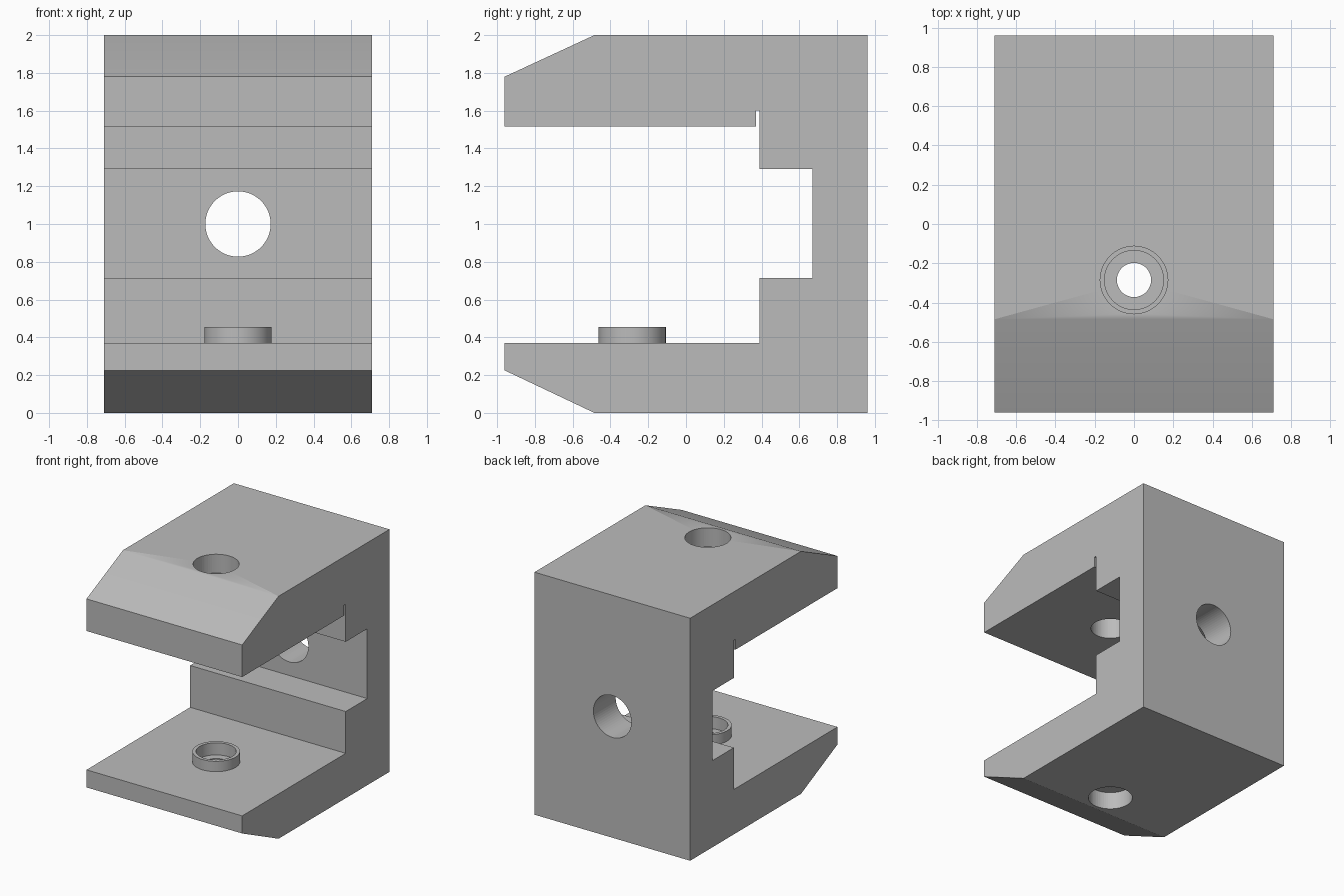
import bpy, bmesh, math
from mathutils import Matrix, Vector

cube = bpy.data.objects.get("Cube")
if cube:
    bpy.data.objects.remove(cube, do_unlink=True)

grey = bpy.data.materials.new("plain grey")
grey.use_nodes = True
colour = (0.5, 0.5, 0.5, 1)
grey.diffuse_color = colour
grey.node_tree.nodes["Principled BSDF"].inputs["Base Color"].default_value = colour

HALF_WIDTH = 0.71
BORE_Y = -0.285
SIDES = 64


def make_object(name, bm):
    bmesh.ops.recalc_face_normals(bm, faces=bm.faces)
    mesh = bpy.data.meshes.new(name)
    bm.to_mesh(mesh)
    bm.free()
    mesh.materials.append(grey)
    obj = bpy.data.objects.new(name, mesh)
    bpy.context.collection.objects.link(obj)
    return obj


def cylinder(name, radius, start, end):
    """Round bar running from start to end."""
    start, end = Vector(start), Vector(end)
    axis = end - start
    bm = bmesh.new()
    turn = axis.to_track_quat('Z', 'Y').to_matrix().to_4x4()
    bmesh.ops.create_cone(bm, cap_ends=True, segments=SIDES, radius1=radius, radius2=radius,
                          depth=axis.length, matrix=Matrix.Translation((start + end) / 2) @ turn)
    return make_object(name, bm)


def cut(target, cutter):
    mod = target.modifiers.new(cutter.name, 'BOOLEAN')
    mod.operation = 'DIFFERENCE'
    mod.solver = 'EXACT'
    mod.object = cutter
    cutter.hide_render = True
    cutter.hide_set(True)
    cutter.display_type = 'WIRE'


def upright_cutter(name, radius, low, high):
    return cylinder(name, radius, (0, BORE_Y, low), (0, BORE_Y, high))


def smooth(obj):
    bpy.ops.object.select_all(action='DESELECT')
    obj.select_set(True)
    bpy.context.view_layer.objects.active = obj
    bpy.ops.object.shade_smooth_by_angle(angle=math.radians(25))


# Clamp body: side profile (y, z) extruded across the width
profile = [(0.96, 0), (0.96, 2), (-0.485, 2), (-0.96, 1.78), (-0.96, 1.515),
           (0.37, 1.515), (0.37, 1.6), (0.39, 1.6), (0.39, 1.29), (0.67, 1.29),
           (0.67, 0.715), (0.39, 0.715), (0.39, 0.37), (-0.96, 0.37),
           (-0.96, 0.225), (-0.485, 0)]
bm = bmesh.new()
side = bm.faces.new([bm.verts.new((-HALF_WIDTH, y, z)) for y, z in profile])
grown = bmesh.ops.extrude_face_region(bm, geom=[side])
bmesh.ops.translate(bm, vec=(2 * HALF_WIDTH, 0, 0),
                    verts=[v for v in grown["geom"] if isinstance(v, bmesh.types.BMVert)])
body = make_object("clamp_body", bm)

# Stepped bores in both arms and a plain bore through the back
cut(body, upright_cutter("upper_counterbore_cutter", 0.172, 1.845, 2.1))
cut(body, upright_cutter("upper_bore_cutter", 0.15, 1.4, 1.9))
cut(body, upright_cutter("lower_pocket_cutter", 0.15, 0.355, 0.5))
cut(body, upright_cutter("lower_bore_cutter", 0.087, 0.1, 0.4))
cut(body, upright_cutter("lower_counterbore_cutter", 0.17, -0.1, 0.145))
cut(body, cylinder("back_bore_cutter", 0.173, (0, 0.5, 1), (0, 1.1, 1)))
smooth(body)

# Raised collar on the lower arm, a spun rectangular section
bm = bmesh.new()
section = [(0.15, 0.37), (0.178, 0.37), (0.178, 0.455), (0.15, 0.455)]
ring = bm.faces.new([bm.verts.new((r, BORE_Y, z)) for r, z in section])
edges = list(ring.edges)
verts = list(ring.verts)
bm.faces.remove(ring)
bmesh.ops.spin(bm, geom=verts + edges, cent=(0, BORE_Y, 0), axis=(0, 0, 1),
               angle=math.tau, steps=SIDES, use_merge=True)
bmesh.ops.remove_doubles(bm, verts=bm.verts, dist=0.0001)
smooth(make_object("lower_collar", bm))
